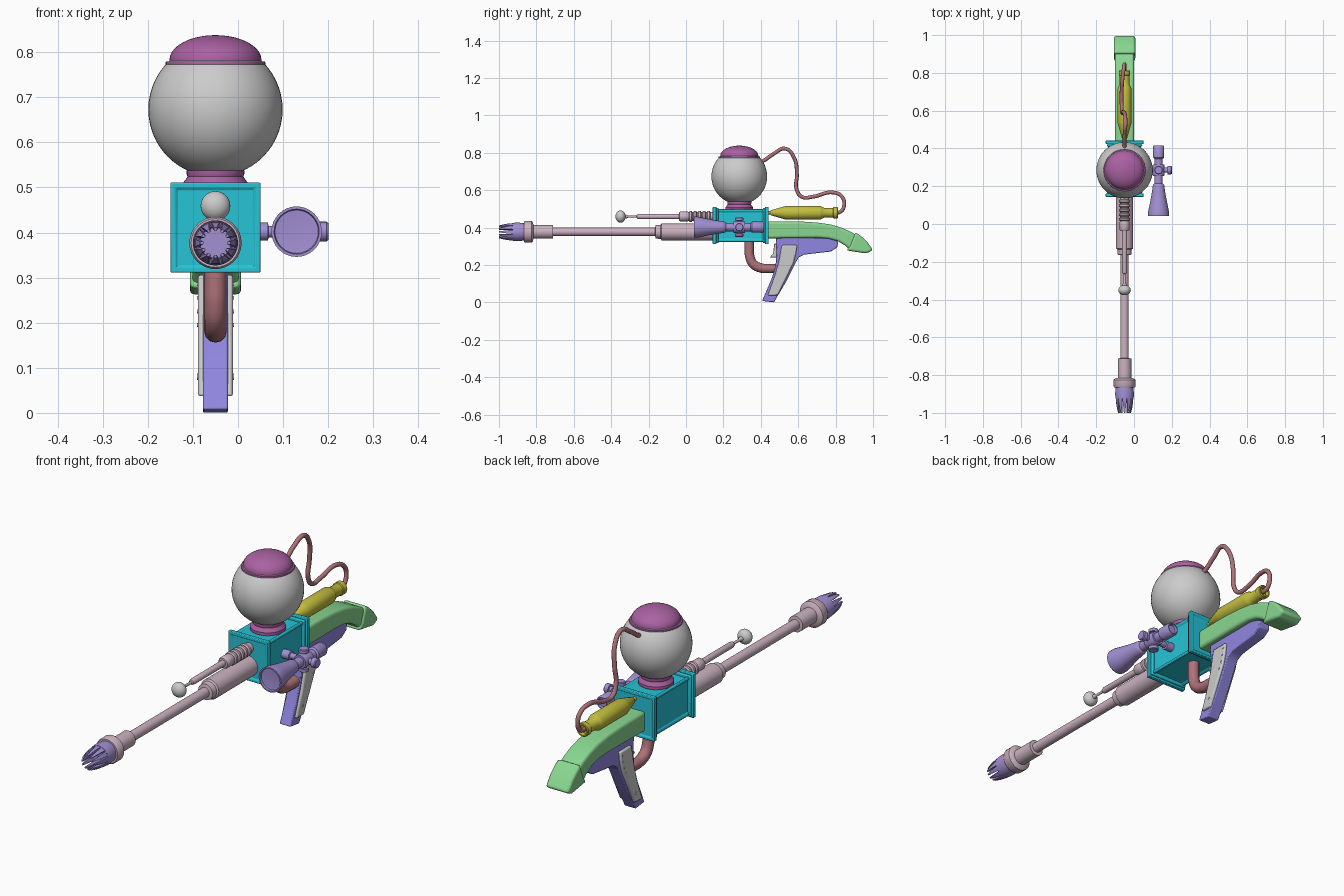
import bpy, bmesh, math
from mathutils import Vector

AX = -0.05  # x of the main axis
COL = dict(cyan=(0.02, 0.55, 0.68), plum=(0.4, 0.12, 0.36), pink=(0.6, 0.45, 0.53),
           violet=(0.36, 0.28, 0.65), blue=(0.28, 0.24, 0.75), green=(0.25, 0.68, 0.28),
           yellow=(0.55, 0.52, 0.05), brown=(0.42, 0.17, 0.19))


def finish(obj, col, angle=35):
    if col:
        m = bpy.data.materials.get(col) or bpy.data.materials.new(col)
        m.diffuse_color = (*COL[col], 1)
        obj.data.materials.append(m)
    bpy.ops.object.select_all(action='DESELECT')
    obj.select_set(True)
    bpy.context.view_layer.objects.active = obj
    if obj.type == 'CURVE':
        bpy.ops.object.convert(target='MESH')
        obj = bpy.context.object
    bpy.ops.object.shade_smooth_by_angle(angle=math.radians(angle))
    return obj


def from_bmesh(name, bm, col, bevel=0, segs=2):
    bmesh.ops.recalc_face_normals(bm, faces=bm.faces)
    me = bpy.data.meshes.new(name)
    bm.to_mesh(me)
    bm.free()
    obj = bpy.data.objects.new(name, me)
    bpy.context.collection.objects.link(obj)
    finish(obj, col)
    if bevel:
        b = obj.modifiers.new('bevel', 'BEVEL')
        b.width, b.segments, b.limit_method = bevel, segs, 'ANGLE'
        b.angle_limit = math.radians(35)
    return obj


def lathe(name, prof, origin, axis, col, n=32):
    """Revolve (radius, distance) points round an axis through origin."""
    bm = bmesh.new()
    o, rings = Vector(origin), []
    for r, t in prof:
        ring = []
        for i in range(n):
            c, s = r * math.cos(math.tau * i / n), r * math.sin(math.tau * i / n)
            v = {'X': (t, c, s), 'Y': (c, t, s), 'Z': (c, s, t)}[axis]
            ring.append(bm.verts.new(o + Vector(v)))
        rings.append(ring)
    for a, b in zip(rings, rings[1:]):
        for i in range(n):
            j = (i + 1) % n
            bm.faces.new((a[i], a[j], b[j], b[i]))
    bmesh.ops.remove_doubles(bm, verts=bm.verts, dist=1e-5)
    return from_bmesh(name, bm, col)


def prism(name, pts, half, col, bevel=0, segs=2):
    """Extrude a (y, z) outline sideways about the main axis."""
    bm = bmesh.new()
    f = bm.faces.new([bm.verts.new((AX - half, y, z)) for y, z in pts])
    ext = bmesh.ops.extrude_face_region(bm, geom=[f])['geom']
    bmesh.ops.translate(bm, vec=(2 * half, 0, 0),
                        verts=[g for g in ext if isinstance(g, bmesh.types.BMVert)])
    return from_bmesh(name, bm, col, bevel, segs)


def box(name, half, y0, y1, z, col, bevel, inset=None, axes=()):
    """Square block along y; faces along the given axes get a sunken panel."""
    bm = bmesh.new()
    bmesh.ops.create_cube(bm, size=1)
    for v in bm.verts:
        v.co = (AX + v.co.x * 2 * half, (y0 + y1) / 2 + v.co.y * (y1 - y0), z + v.co.z * 2 * half)
    bm.normal_update()
    if inset:
        for f in [f for f in bm.faces if any(abs(f.normal[a]) > 0.9 for a in axes)]:
            bmesh.ops.inset_individual(bm, faces=[f], thickness=inset[0])
            bmesh.ops.inset_individual(bm, faces=[f], thickness=0.002, depth=-inset[1])
    return from_bmesh(name, bm, col, bevel)


def tube(name, pts, radius, col):
    cu = bpy.data.curves.new(name, 'CURVE')
    cu.dimensions, cu.bevel_depth, cu.bevel_resolution = '3D', radius, 4
    cu.use_fill_caps, cu.resolution_u = True, 10
    sp = cu.splines.new('BEZIER')
    sp.bezier_points.add(len(pts) - 1)
    for p, co in zip(sp.bezier_points, pts):
        p.co = co
        p.handle_left_type = p.handle_right_type = 'AUTO'
    obj = bpy.data.objects.new(name, cu)
    bpy.context.collection.objects.link(obj)
    return finish(obj, col, 50)


# Receiver block with stepped flanges at both ends
box('receiver_core', 0.087, 0.15, 0.436, 0.411, 'cyan', 0.006, (0.018, 0.007), (0, 2))
for name, a, b, c in (('front', 0.143, 0.162, 0.174), ('rear', 0.442, 0.423, 0.411)):
    box(name + '_flange', 0.1, min(a, b), max(a, b), 0.411, 'cyan', 0.008, (0.018, 0.006), (1,))
    box(name + '_flange_step', 0.094, min(b, c), max(b, c), 0.411, 'cyan', 0.005)

# Globe reservoir, its neck and its cap
R, GZ = 0.149, 0.673
lathe('globe', [(R * math.sin(math.pi * i / 28), -R * math.cos(math.pi * i / 28)) for i in range(29)],
      (AX, 0.285, GZ), 'Z', None, 48)
lathe('globe_neck', [(0, 0.495), (0.074, 0.495), (0.074, 0.508), (0.066, 0.518), (0.062, 0.524),
                     (0.064, 0.53), (0.064, 0.538), (0, 0.538)], (AX, 0.285, 0), 'Z', 'plum', 40)
dome = [(0.102 * math.cos(math.pi / 2 * i / 10), 0.783 + 0.055 * math.sin(math.pi / 2 * i / 10))
        for i in range(11)]
lathe('globe_cap', [(0, 0.771), (0.11, 0.771), (0.111, 0.775), (0.11, 0.779), (0.102, 0.78)] + dome,
      (AX, 0.285, 0), 'Z', 'plum', 48)

# Main barrel with muzzle collar
BZ = 0.377
lathe('barrel', [(0, 0.15), (0.045, 0.15), (0.045, -0.13), (0.038, -0.135), (0.036, -0.162),
                 (0.022, -0.165), (0.022, -0.71), (0.036, -0.712), (0.036, -0.815), (0.053, -0.82),
                 (0.058, -0.825), (0.058, -0.86), (0.054, -0.866), (0.046, -0.866), (0, -0.866)],
      (AX, 0, BZ), 'Y', 'pink')

# Muzzle: hollow cup with a ring of tapering prongs
lathe('muzzle_cup', [(0, -0.86), (0.046, -0.86), (0.05, -0.9), (0.048, -0.925), (0.036, -0.925),
                     (0.034, -0.89), (0, -0.89)], (AX, 0, BZ), 'Y', 'violet', 36)
bm = bmesh.new()
for k in range(12):
    mid, rings = math.tau * k / 12, []
    for y, ro, ri, w in ((-0.915, 0.0485, 0.036, 0.25), (-0.945, 0.046, 0.034, 0.2),
                         (-0.975, 0.041, 0.03, 0.15), (-1.0, 0.034, 0.027, 0.1)):
        rings.append([bm.verts.new((AX + r * math.cos(mid + a), y, BZ + r * math.sin(mid + a)))
                      for r, a in ((ro, -w), (ro, w), (ri, w), (ri, -w))])
    for a, b in zip(rings, rings[1:]):
        for i in range(4):
            bm.faces.new((a[i], a[(i + 1) % 4], b[(i + 1) % 4], b[i]))
    bm.faces.new(rings[0])
    bm.faces.new(rings[-1])
from_bmesh('muzzle_prongs', bm, 'violet')

# Upper emitter: ribbed sleeve, rod and ball tip
ribs = []
for i in range(5):
    y = 0.13 - i * 0.024
    ribs += [(0.023, y), (0.03, y - 0.004), (0.03, y - 0.014), (0.023, y - 0.018)]
lathe('emitter_rod', [(0, 0.15), (0.023, 0.15)] + ribs +
      [(0.026, 0.01), (0.026, -0.03), (0.022, -0.036), (0.014, -0.037), (0.014, -0.25), (0.011, -0.262),
       (0.006, -0.265), (0.006, -0.31), (0.01, -0.318), (0.01, -0.33), (0, -0.335)],
      (AX, 0, 0.459), 'Y', 'pink', 24)
lathe('emitter_ball', [(0.033 * math.sin(math.pi * i / 14), -0.027 * math.cos(math.pi * i / 14))
                       for i in range(15)], (AX, -0.35, 0.459), 'Y', None, 28)

# Side sight with adjustment knobs
SX, SZ = 0.13, 0.402
lathe('sight_tube', [(0, 0.055), (0.048, 0.05), (0.05, 0.042), (0.056, 0.042), (0.056, 0.062),
                     (0.05, 0.09), (0.042, 0.13), (0.034, 0.175), (0.031, 0.2), (0.028, 0.21),
                     (0.022, 0.215), (0.022, 0.345), (0.029, 0.352), (0.03, 0.41), (0.026, 0.416),
                     (0.022, 0.416), (0.02, 0.405), (0, 0.405)], (SX, 0, SZ), 'Y', 'violet')
lathe('sight_hub', [(0, 0.255), (0.03, 0.255), (0.032, 0.262), (0.032, 0.308), (0.03, 0.315), (0, 0.315)],
      (SX, 0, SZ), 'Y', 'violet')
knob = [(0, 0), (0.013, 0), (0.013, 0.036), (0.022, 0.037), (0.022, 0.051), (0.019, 0.054), (0, 0.054)]
for name, axis, s, k in (('upper_knob', 'Z', 1, 0.95), ('lower_knob', 'Z', -1, 0.95), ('outer_knob', 'X', 1, 1.3)):
    lathe('sight_' + name, [(r, s * t * k) for r, t in knob], (SX, 0.285, SZ), axis, 'violet', 20)
lathe('sight_mount', [(0, 0.03), (0.02, 0.03), (0.02, 0.066), (0.013, 0.068), (0.013, 0.12), (0, 0.12)],
      (0, 0.285, SZ), 'X', 'violet', 20)

# Gas canister on top of the stock
lathe('canister', [(0, 0.43), (0.008, 0.43), (0.009, 0.45), (0.014, 0.455), (0.034, 0.525), (0.037, 0.535),
                   (0.037, 0.715), (0.034, 0.725), (0.026, 0.738), (0.026, 0.785), (0.03, 0.788),
                   (0.03, 0.81), (0.027, 0.813), (0.022, 0.813), (0.02, 0.795), (0, 0.795)],
      (AX, 0, 0.479), 'Y', 'yellow')

# Shoulder stock and butt pad
prism('stock', [(0.43, 0.433), (0.6, 0.433), (0.7, 0.427), (0.77, 0.417), (0.83, 0.4), (0.885, 0.375),
                (0.93, 0.345), (0.975, 0.3), (0.965, 0.275), (0.875, 0.28), (0.85, 0.305),
                (0.81, 0.328), (0.76, 0.341), (0.7, 0.345), (0.43, 0.342)], 0.051, 'green', 0.02, 4)
prism('butt_pad', [(0.858, 0.278), (0.878, 0.305), (0.905, 0.375), (0.935, 0.355), (0.965, 0.328),
                   (1.0, 0.28), (0.965, 0.261)], 0.057, 'green', 0.012, 3)

# Grip frame, grip panels with rivets, trigger
prism('grip_frame', [(0.48, 0.345), (0.485, 0.27), (0.478, 0.19), (0.455, 0.12), (0.407, 0.008), (0.47, 0.0),
                     (0.535, 0.11), (0.588, 0.215), (0.602, 0.24), (0.63, 0.255), (0.775, 0.272),
                     (0.81, 0.295), (0.813, 0.325), (0.77, 0.345)], 0.028, 'blue', 0.004)
prism('grip_panels', [(0.513, 0.306), (0.594, 0.306), (0.588, 0.26), (0.575, 0.21), (0.49, 0.037),
                      (0.437, 0.037), (0.474, 0.14), (0.494, 0.21)], 0.039, None, 0.006)
for i, (y, z, r) in enumerate(((0.483, 0.08, 0.007), (0.582, 0.285, 0.004), (0.576, 0.255, 0.004),
                               (0.566, 0.225, 0.004), (0.554, 0.195, 0.004))):
    lathe(f'grip_rivet_{i + 1}', [(0, -0.041), (r, -0.041), (r, 0.041), (0, 0.041)], (AX, y, z), 'X', None, 12)
prism('trigger', [(0.472, 0.315), (0.49, 0.315), (0.488, 0.24), (0.448, 0.24), (0.466, 0.262)],
      0.012, None, 0.003)

# Lower feed pipe and looping hose
tube('feed_pipe', [(AX, 0.338, 0.33), (AX, 0.338, 0.285), (AX, 0.341, 0.245), (AX, 0.36, 0.205),
                   (AX, 0.4, 0.184), (AX, 0.44, 0.181), (AX, 0.485, 0.181)], 0.025, 'brown')
tube('hose', [(AX, 0.38, 0.745), (AX, 0.41, 0.755), (AX, 0.47, 0.795), (-0.045, 0.53, 0.822),
              (-0.048, 0.577, 0.775), (-0.058, 0.593, 0.684), (-0.063, 0.59, 0.61), (-0.065, 0.62, 0.564),
              (-0.066, 0.684, 0.566), (-0.06, 0.78, 0.588), (-0.053, 0.832, 0.567), (AX, 0.845, 0.515),
              (AX, 0.825, 0.484), (AX, 0.79, 0.479)], 0.01, 'brown')
